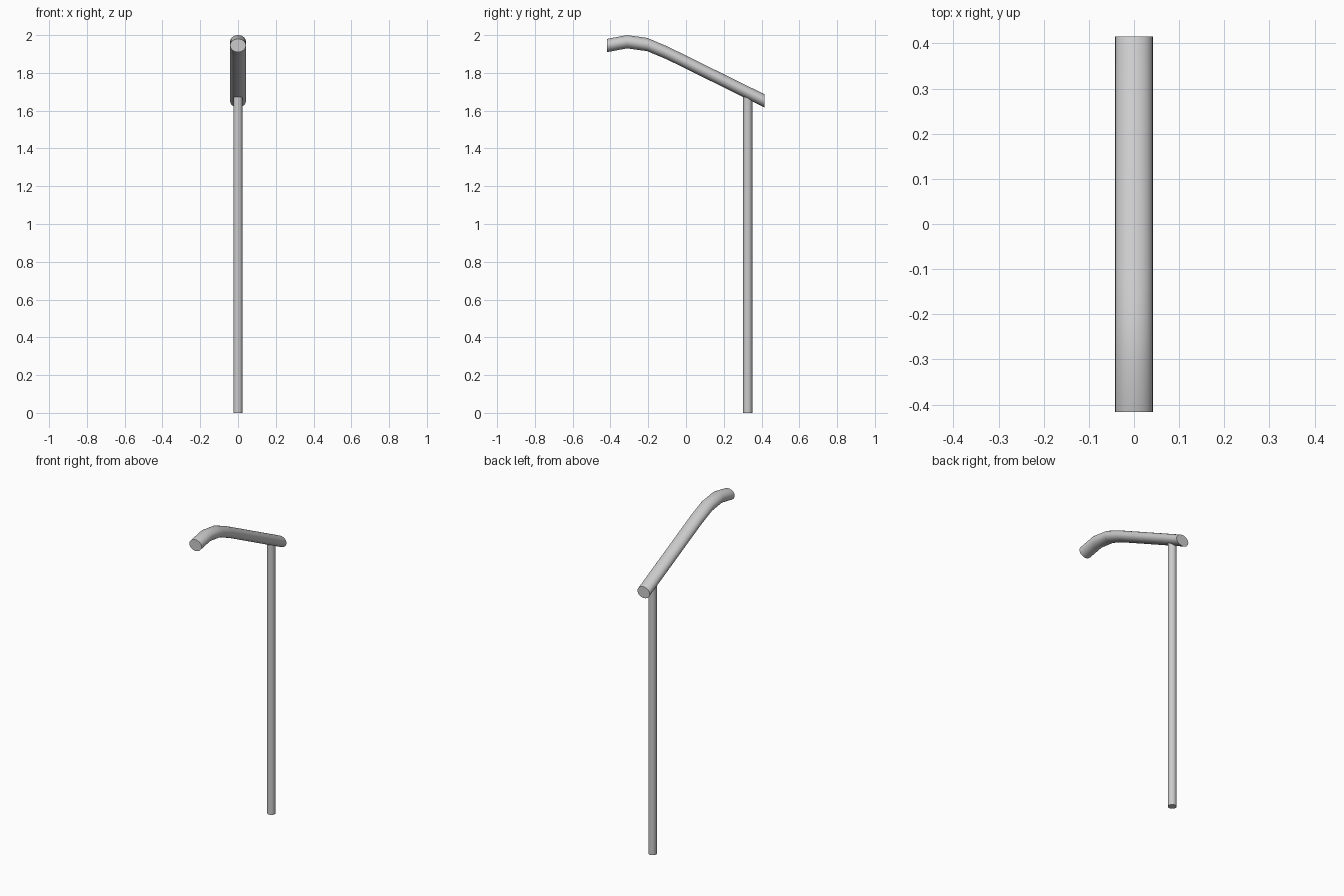
import bpy, bmesh, math

if "Cube" in bpy.data.objects:
    bpy.data.objects.remove(bpy.data.objects["Cube"])

SIDES = 24


def sweep(name, path, rx, rz):
    # Loft upright elliptical rings along a (y, z) path, capped at both ends
    bm = bmesh.new()
    rings = []
    for y, z in path:
        ring = []
        for i in range(SIDES):
            a = 2 * math.pi * i / SIDES
            ring.append(bm.verts.new((rx * math.cos(a), y, z + rz * math.sin(a))))
        rings.append(ring)
    for r0, r1 in zip(rings, rings[1:]):
        for i in range(SIDES):
            j = (i + 1) % SIDES
            bm.faces.new((r0[i], r0[j], r1[j], r1[i]))
    bm.faces.new(rings[0])
    bm.faces.new(rings[-1])
    bmesh.ops.recalc_face_normals(bm, faces=bm.faces)
    mesh = bpy.data.meshes.new(name)
    bm.to_mesh(mesh)
    bm.free()
    obj = bpy.data.objects.new(name, mesh)
    bpy.context.collection.objects.link(obj)
    return obj


def smooth(obj):
    bpy.ops.object.select_all(action='DESELECT')
    obj.select_set(True)
    bpy.context.view_layer.objects.active = obj
    bpy.ops.object.shade_smooth_by_angle(angle=math.radians(35))


# Curved handle: bent nose at the front, straight slope down to the back
handle = sweep("handle",
               [(-0.417, 1.945), (-0.312, 1.965), (-0.205, 1.95),
                (-0.1, 1.906), (0.415, 1.652)],
               0.042, 0.035)
smooth(handle)

# Upright shaft, its top buried in the handle
top = 1.68
bpy.ops.mesh.primitive_cylinder_add(vertices=SIDES, radius=0.024, depth=top,
                                    location=(0, 0.327, top / 2))
shaft = bpy.context.object
shaft.name = "shaft"
smooth(shaft)
